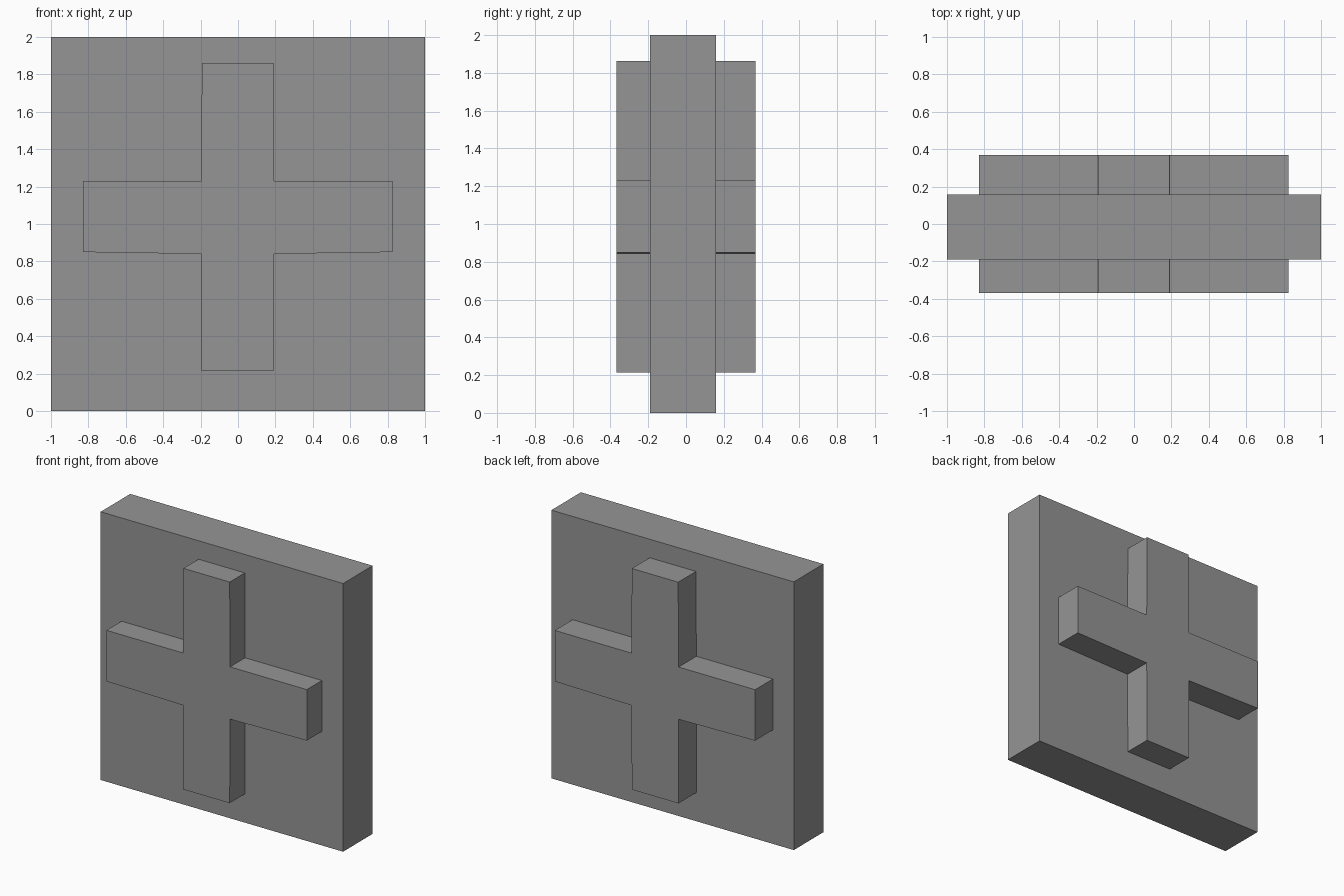
import bpy
import bmesh

cube = bpy.data.objects.get("Cube")
if cube:
    bpy.data.objects.remove(cube, do_unlink=True)

# Single stone colour
grey = bpy.data.materials.new("stone grey")
grey.use_nodes = True
colour = (0.3, 0.3, 0.3, 1)
grey.diffuse_color = colour
grey.node_tree.nodes["Principled BSDF"].inputs["Base Color"].default_value = colour


def extruded(name, outline, front, back):
    """Extrude an (x, z) outline from y = front to y = back."""
    bm = bmesh.new()
    face = bm.faces.new([bm.verts.new((x, front, z)) for x, z in outline])
    result = bmesh.ops.extrude_face_region(bm, geom=[face])
    moved = [v for v in result["geom"] if isinstance(v, bmesh.types.BMVert)]
    bmesh.ops.translate(bm, verts=moved, vec=(0, back - front, 0))
    bmesh.ops.recalc_face_normals(bm, faces=bm.faces)
    mesh = bpy.data.meshes.new(name)
    bm.to_mesh(mesh)
    bm.free()
    mesh.materials.append(grey)
    obj = bpy.data.objects.new(name, mesh)
    bpy.context.collection.objects.link(obj)
    return obj


# Square slab
slab_front, slab_back = -0.19, 0.158
extruded("slab", [(-1, 0), (1, 0), (1, 2), (-1, 2)], slab_front, slab_back)

# Raised cross on each face; the arms taper very slightly underneath
left, right = -0.196, 0.192
cross = [(left, 0.213), (right - 0.003, 0.213), (right, 0.84), (0.825, 0.85),
         (0.825, 1.23), (right, 1.23), (right - 0.003, 1.862), (left + 0.003, 1.862),
         (left, 1.23), (-0.828, 1.23), (-0.828, 0.85), (left, 0.84)]
extruded("front_cross", cross, -0.368, slab_front)
extruded("back_cross", cross, slab_back, 0.368)
